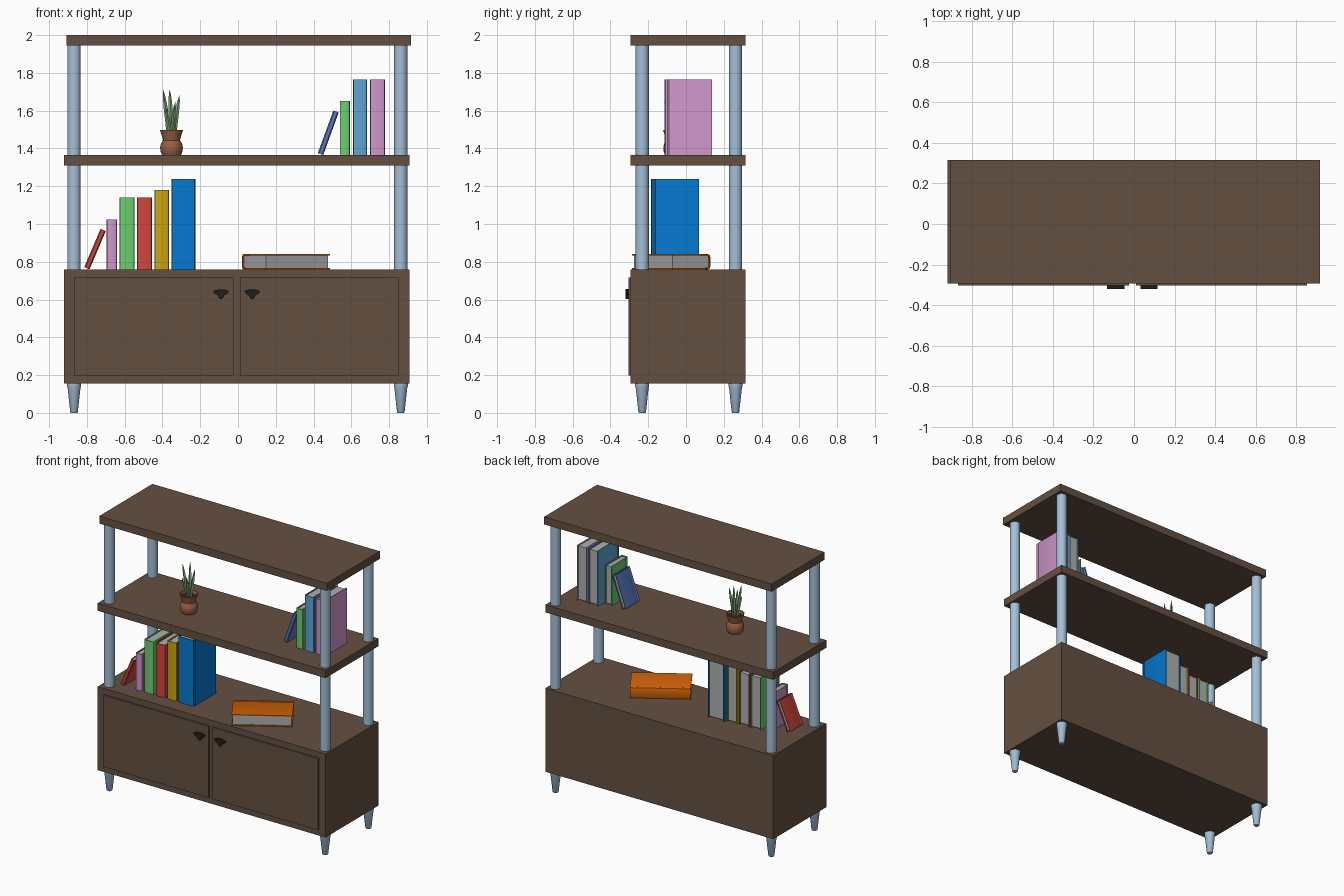
import bpy, bmesh
from math import sin, cos, pi, radians
from mathutils import Matrix, Vector

if "Cube" in bpy.data.objects:
    bpy.data.objects.remove(bpy.data.objects["Cube"])

def material(name, r, g, b):
    m = bpy.data.materials.new(name)
    m.diffuse_color = [(c / 255) ** 2.2 for c in (r, g, b)] + [1]
    m.use_nodes = True
    m.node_tree.nodes["Principled BSDF"].inputs["Base Color"].default_value = m.diffuse_color
    return m

WOOD = material("dark_wood", 100, 81, 67)
METAL = material("pale_blue_metal", 163, 190, 214)
BLACK = material("black", 38, 34, 32)
PAPER = material("paper", 172, 174, 174)
CLAY = material("clay", 150, 96, 70)
SOIL = material("soil", 60, 45, 36)
LEAF = material("leaf", 125, 165, 120)
RED = material("red", 208, 72, 62)
PINK = material("pink", 206, 150, 202)
GREEN = material("green", 108, 205, 112)
YELLOW = material("yellow", 200, 164, 24)
BLUE = material("blue", 14, 120, 208)
SKY = material("sky", 98, 162, 210)
INDIGO = material("indigo", 92, 122, 195)
ORANGE = material("orange", 208, 98, 16)

def finish(name, bm, mat, matrix=None, smooth=None):
    bmesh.ops.recalc_face_normals(bm, faces=bm.faces)
    me = bpy.data.meshes.new(name)
    bm.to_mesh(me)
    bm.free()
    ob = bpy.data.objects.new(name, me)
    bpy.context.collection.objects.link(ob)
    me.materials.append(mat)
    if matrix:
        ob.matrix_world = matrix
    if smooth:
        bpy.ops.object.select_all(action='DESELECT')
        ob.select_set(True)
        bpy.context.view_layer.objects.active = ob
        bpy.ops.object.shade_smooth_by_angle(angle=radians(smooth))
    return ob

def box(name, lo, hi, mat, matrix=None):
    bm = bmesh.new()
    bmesh.ops.create_cube(bm, size=1)
    lo, hi = Vector(lo), Vector(hi)
    for v in bm.verts:
        v.co = (lo + hi) / 2 + v.co * (hi - lo)
    return finish(name, bm, mat, matrix)

def prism(name, pts, vec, mat, matrix=None, smooth=None):
    """Extrude a closed outline along vec."""
    bm = bmesh.new()
    f = bm.faces.new([bm.verts.new(p) for p in pts])
    r = bmesh.ops.extrude_face_region(bm, geom=[f], use_keep_orig=True)
    vs = [g for g in r["geom"] if isinstance(g, bmesh.types.BMVert)]
    bmesh.ops.translate(bm, verts=vs, vec=vec)
    return finish(name, bm, mat, matrix, smooth)

def lathe(name, prof, loc, mat, n=32):
    """Revolve an (r, z) profile about the vertical axis, ends capped."""
    bm = bmesh.new()
    rings = [[bm.verts.new((r * cos(2 * pi * i / n), r * sin(2 * pi * i / n), z))
              for i in range(n)] for r, z in prof]
    for a, b in zip(rings, rings[1:]):
        for i in range(n):
            j = (i + 1) % n
            bm.faces.new((a[i], a[j], b[j], b[i]))
    bm.faces.new(rings[0])
    bm.faces.new(rings[-1])
    return finish(name, bm, mat, Matrix.Translation(loc), 35)

# Cabinet and boards
FRONT, BACK = -0.293, 0.315
box("cabinet", (-0.92, FRONT, 0.155), (0.907, BACK, 0.76), WOOD)
box("middle_shelf", (-0.92, FRONT, 1.31), (0.907, BACK, 1.365), WOOD)
box("top_board", (-0.907, FRONT, 1.945), (0.917, BACK, 2.0), WOOD)

# Doors and fan-shaped handles
fan = [(-0.042, 0.646), (-0.022, 0.652), (0, 0.655), (0.022, 0.652), (0.042, 0.646),
       (0.036, 0.632), (0.018, 0.622), (0.007, 0.603), (-0.007, 0.603),
       (-0.018, 0.622), (-0.036, 0.632)]
for side, x0, x1, hx in (("left", -0.867, -0.024, -0.09), ("right", 0.01, 0.853, 0.075)):
    box(side + "_door", (x0, -0.304, 0.198), (x1, FRONT + 0.002, 0.717), WOOD)
    prism(side + "_handle", [(hx + x, -0.32, z) for x, z in fan], (0, 0.018, 0), BLACK)

# Posts and tapered legs
for xn, x in (("left", -0.868), ("right", 0.862)):
    for yn, y in (("front", -0.232), ("back", 0.262)):
        tag = f"{yn}_{xn}_"
        lathe(tag + "lower_post", [(0.035, 0.755), (0.035, 1.315)], (x, y, 0), METAL)
        lathe(tag + "upper_post", [(0.035, 1.36), (0.035, 1.95)], (x, y, 0), METAL)
        lathe(tag + "leg", [(0.017, 0), (0.020, 0.004), (0.034, 0.132), (0.037, 0.14),
                            (0.037, 0.158)], (x, y, 0), METAL)

# Books: spine at local y = 0, standing on local z = 0, centred on local x
def book(name, mat, w, d, h, matrix):
    a, t = w / 2, min(0.006, w * 0.15)
    half = [(a, d), (a, 0.032), (a - t * 0.6, 0.025), (a, 0.017), (a * 0.93, 0.006),
            (a * 0.55, 0.001)]
    inner = [(a * 0.55, 0.001 + t), (a * 0.93 - t, 0.006 + t), (a - 1.4 * t, 0.025), (a - t, d)]
    outline = half + [(-x, y) for x, y in half[::-1]]
    outline += [(-x, y) for x, y in inner[::-1]] + inner
    prism(name + "_cover", [(x, y, 0) for x, y in outline], (0, 0, h), mat, matrix, 30)
    box(name + "_pages", (-a + t, 0.009, 0.007), (a - t, d - 0.008, h - 0.007), PAPER, matrix)

def upright(name, mat, x0, x1, y0, y1, z0, z1):
    book(name, mat, x1 - x0, y1 - y0, z1 - z0, Matrix.Translation(((x0 + x1) / 2, y0, z0)))

def leaning(name, mat, px, y0, z0, w, d, h, deg):
    book(name, mat, w, d, h, Matrix.Translation((px, y0, z0))
         @ Matrix.Rotation(radians(deg), 4, 'Y') @ Matrix.Translation((-w / 2, 0, 0)))

leaning("lower_leaning_book", RED, -0.786, -0.185, 0.76, 0.03, 0.15, 0.22, 23)
for i, (m, x0, x1, y1, z1) in enumerate([
        (PINK, -0.695, -0.641, 0.0, 1.025), (GREEN, -0.627, -0.547, 0.04, 1.14),
        (RED, -0.534, -0.455, 0.04, 1.14), (YELLOW, -0.442, -0.365, 0.05, 1.18),
        (BLUE, -0.353, -0.225, 0.07, 1.237)]):
    upright(f"lower_book_{i + 1}", m, x0, x1, -0.187, y1, 0.76, z1)

leaning("upper_leaning_book", INDIGO, 0.451, -0.085, 1.365, 0.03, 0.17, 0.24, 20)
for i, (m, x0, x1, y0, y1, z1) in enumerate([
        (GREEN, 0.539, 0.592, -0.11, 0.08, 1.65), (SKY, 0.61, 0.684, -0.115, 0.138, 1.765),
        (PINK, 0.70, 0.777, -0.115, 0.138, 1.765)]):
    upright(f"upper_book_{i + 1}", m, x0, x1, y0, y1, 1.365, z1)

# Book lying flat, turned on the cabinet top
c, s, L, W = cos(radians(32)), sin(radians(32)), 0.40, 0.24
ax, ay, az = Vector((0, 0, 1)), Vector((s, -c, 0)), Vector((c, s, 0))
origin = Vector((0.2535, -0.0775, 0.80)) - ay * W / 2 - az * L / 2
flat = Matrix((ax, ay, az)).transposed().to_4x4()
flat.translation = origin
book("lying_book", ORANGE, 0.08, W, L, flat)

# Potted plant
PX, PY, PZ = -0.352, -0.06, 1.365
lathe("plant_pot", [(0.05, 0), (0.058, 0.018), (0.06, 0.04), (0.056, 0.06), (0.045, 0.078),
                    (0.046, 0.085), (0.061, 0.132), (0.055, 0.132), (0.044, 0.105)],
      (PX, PY, PZ), CLAY, 24)
lathe("soil", [(0.047, 0.104), (0.049, 0.114)], (PX, PY, PZ), SOIL, 24)

# Leaves: base offset, tip offset, tip height, half width
leaves = [((-0.018, 0.0), (-0.045, -0.01), 0.345, 0.011),
          ((0.0, 0.012), (-0.010, 0.03), 0.345, 0.011),
          ((0.018, 0.0), (0.042, 0.01), 0.315, 0.011),
          ((0.004, -0.016), (0.02, -0.055), 0.28, 0.010),
          ((-0.008, -0.012), (-0.03, -0.035), 0.25, 0.010)]
for k, (b, tip, zt, hw) in enumerate(leaves):
    bm = bmesh.new()
    rings = []
    for u, g in ((0, 0.7), (0.3, 0.95), (0.6, 1), (0.85, 0.65), (1, 0.08)):
        bend = u ** 1.5
        cx, cy = (b[j] + (tip[j] - b[j]) * bend for j in (0, 1))
        z = 0.10 + (zt - 0.10) * u
        rings.append([bm.verts.new((PX + cx + hw * g * dx, PY + cy + hw * g * dy, PZ + z))
                      for dx, dy in ((-1, 0), (0, -0.6), (1, 0), (0, 0.6))])
    for p, q in zip(rings, rings[1:]):
        for i in range(4):
            j = (i + 1) % 4
            bm.faces.new((p[i], p[j], q[j], q[i]))
    bm.faces.new(rings[0])
    bm.faces.new(rings[-1])
    finish(f"leaf_{k + 1}", bm, LEAF)
